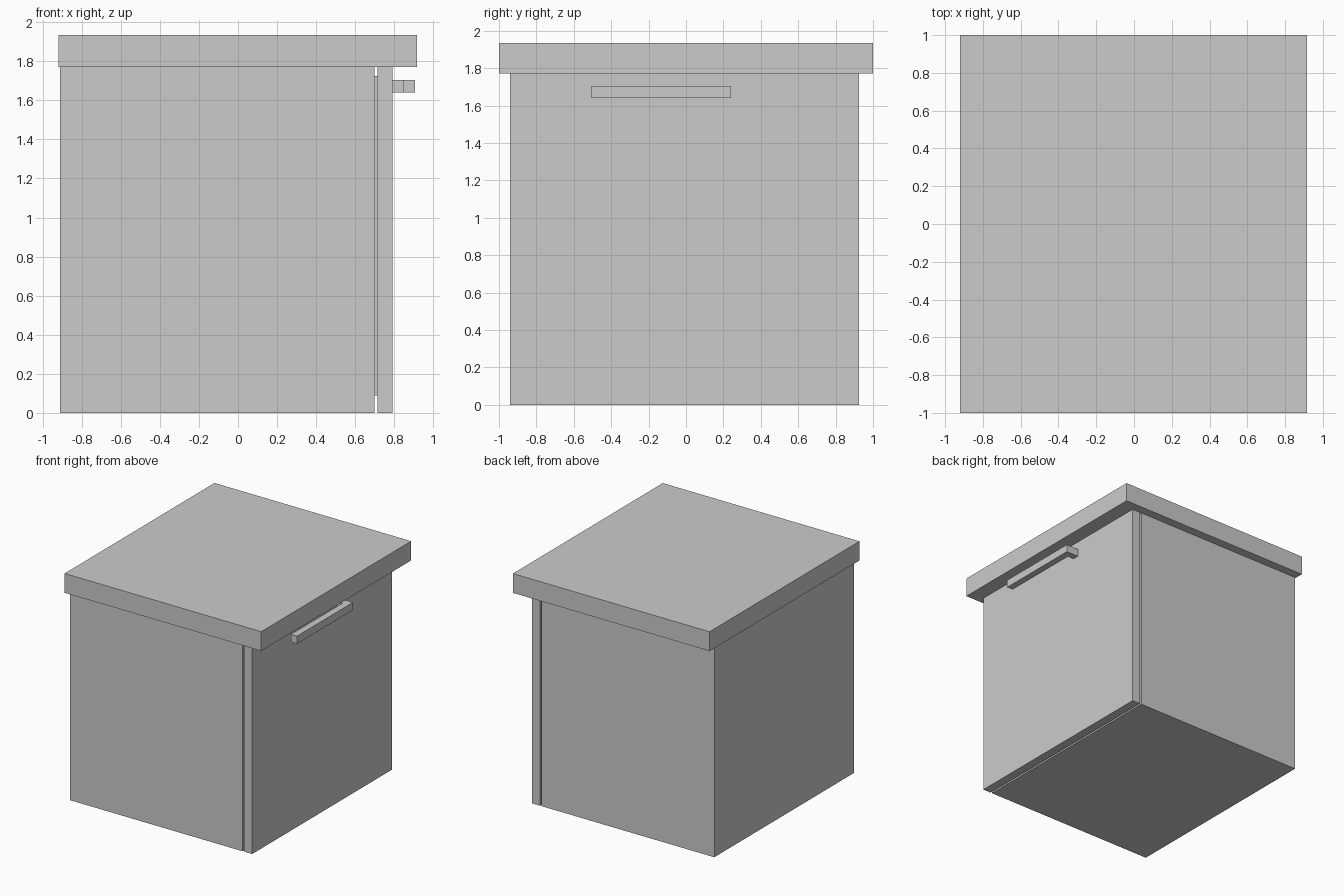
import bpy

if "Cube" in bpy.data.objects:
    bpy.data.objects.remove(bpy.data.objects["Cube"])


def box(name, x, y, z):
    """Axis-aligned box from (min, max) pairs."""
    bpy.ops.mesh.primitive_cube_add(
        size=1, location=[(a + b) / 2 for a, b in (x, y, z)])
    ob = bpy.context.object
    ob.name = name
    ob.scale = [b - a for a, b in (x, y, z)]
    bpy.ops.object.transform_apply(location=False, rotation=False, scale=True)
    return ob


DEPTH = (-0.94, 0.925)
HEIGHT = (0.0, 1.772)
GRIP_Z = (1.64, 1.705)

# Cabinet, door and the recessed seal between them
box("cabinet", (-0.912, 0.70), DEPTH, HEIGHT)
box("door", (0.715, 0.79), DEPTH, HEIGHT)
box("door_seal", (0.70, 0.715), (-0.89, 0.875), (0.09, 1.725))

# Overhanging worktop
box("worktop", (-0.92, 0.917), (-1.0, 1.0), (1.772, 1.935))

# Handle: long grip held by a single post at its rear end
box("handle_grip", (0.848, 0.905), (-0.505, 0.24), GRIP_Z)
box("handle_post", (0.79, 0.848), (0.185, 0.24), GRIP_Z)
